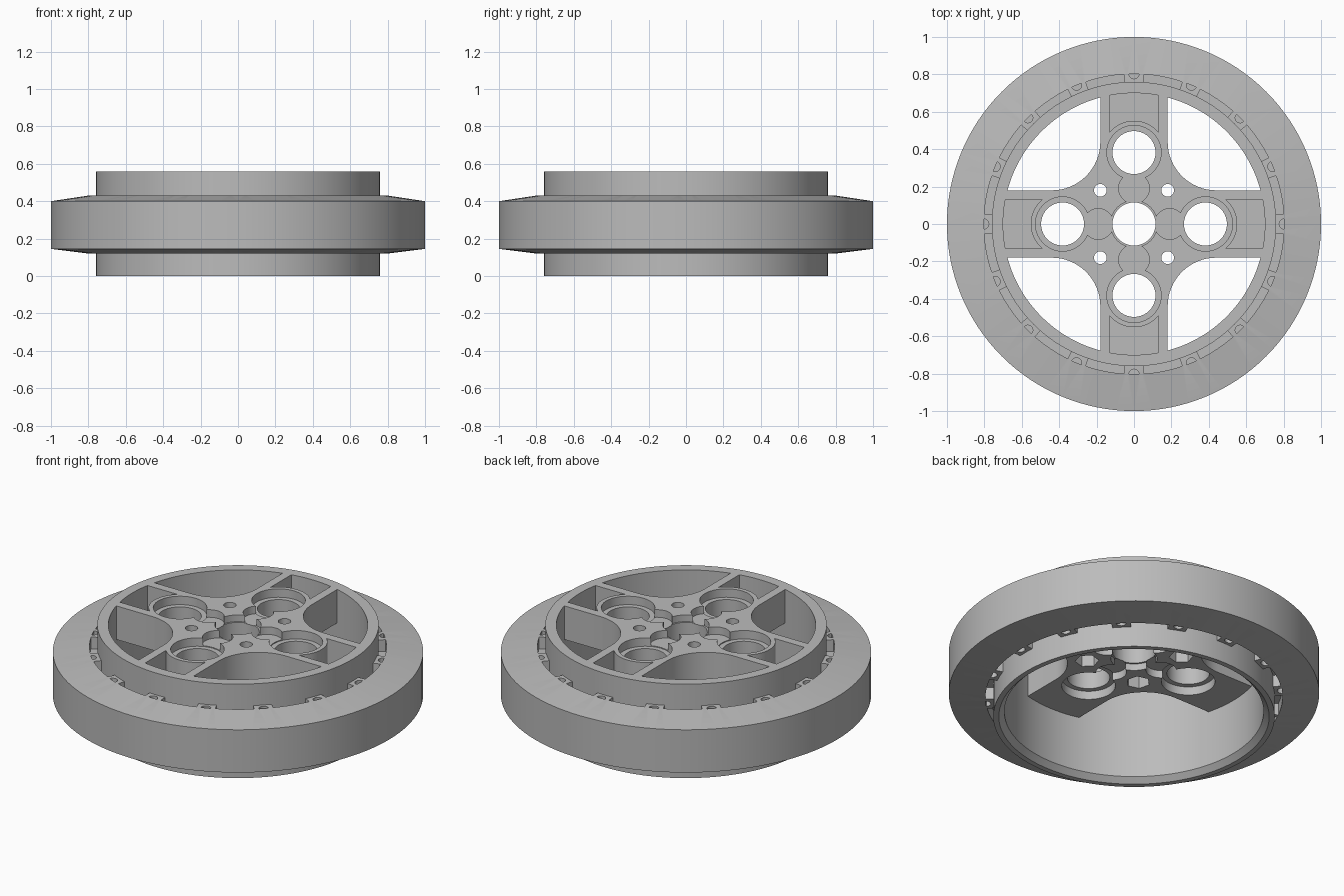
import bpy, bmesh
from math import sin, cos, pi, radians, asin

cube = bpy.data.objects.get("Cube")
if cube:
    bpy.data.objects.remove(cube, do_unlink=True)

grey = bpy.data.materials.new("mid grey")
grey.use_nodes = True
grey.diffuse_color = (0.5, 0.5, 0.5, 1)
grey.node_tree.nodes["Principled BSDF"].inputs["Base Color"].default_value = (0.5, 0.5, 0.5, 1)

TOP, BOTTOM = 0.56, 0.36      # spoke plate faces
HOLE = 0.382                  # distance of outer holes from the axis
SEGMENTS = 128


def make_object(name, bm):
    bmesh.ops.recalc_face_normals(bm, faces=bm.faces)
    mesh = bpy.data.meshes.new(name)
    bm.to_mesh(mesh)
    bm.free()
    mesh.materials.append(grey)
    obj = bpy.data.objects.new(name, mesh)
    bpy.context.collection.objects.link(obj)
    return obj


def lathe(name, profile):
    """Revolve a closed (radius, z) profile about the z axis."""
    bm = bmesh.new()
    rings = []
    for i in range(SEGMENTS):
        a = 2 * pi * i / SEGMENTS
        rings.append([bm.verts.new((r * cos(a), r * sin(a), z)) for r, z in profile])
    n = len(profile)
    for i, ring in enumerate(rings):
        following = rings[(i + 1) % SEGMENTS]
        for j in range(n):
            k = (j + 1) % n
            bm.faces.new((ring[j], following[j], following[k], ring[k]))
    return make_object(name, bm)


def prisms(name, outlines, spans):
    """Extrude every outline through every (low, high) span."""
    bm = bmesh.new()
    for outline in outlines:
        for low, high in spans:
            lower = [bm.verts.new((x, y, low)) for x, y in outline]
            upper = [bm.verts.new((x, y, high)) for x, y in outline]
            bm.faces.new(lower[::-1])
            bm.faces.new(upper)
            for i in range(len(outline)):
                j = (i + 1) % len(outline)
                bm.faces.new((lower[i], lower[j], upper[j], upper[i]))
    return make_object(name, bm)


def arc(cx, cy, r, start, end, steps):
    angles = [radians(start + (end - start) * i / steps) for i in range(steps + 1)]
    return [(cx + r * cos(a), cy + r * sin(a)) for a in angles]


def circle(cx, cy, r, steps=40):
    return arc(cx, cy, r, 0, 360, steps)[:-1]


def around(outline, count, offset=0):
    """Copies of an outline spaced evenly about the axis."""
    copies = []
    for i in range(count):
        a = 2 * pi * i / count + radians(offset)
        copies.append([(x * cos(a) - y * sin(a), x * sin(a) + y * cos(a)) for x, y in outline])
    return copies


def carve(obj, cutters):
    """Subtract the cutters, then delete them."""
    for cutter in cutters:
        cutter.hide_render = True
        mod = obj.modifiers.new(cutter.name, "BOOLEAN")
        mod.operation = "DIFFERENCE"
        mod.solver = "EXACT"
        mod.object = cutter
    depsgraph = bpy.context.evaluated_depsgraph_get()
    mesh = bpy.data.meshes.new_from_object(obj.evaluated_get(depsgraph))
    obj.modifiers.clear()
    obj.data = mesh
    for cutter in cutters:
        bpy.data.objects.remove(cutter, do_unlink=True)


# Tyre with shallow conical sides
tyre = lathe("tyre", [(0.755, 0.12), (0.8, 0.12), (1, 0.145), (1, 0.4), (0.8, 0.43), (0.755, 0.43)])

# Arc slots between the locking tabs, and a small half-round notch in each tab
slot = arc(0, 0, 0.802, -7.5, 7.5, 8) + arc(0, 0, 0.74, 7.5, -7.5, 8)
notch = arc(0.803, 0, 0.027, 90, 270, 10)
carve(tyre, [
    prisms("slot_cutter", around(slot, 16, 11.25), [(0.36, 0.5), (0.05, 0.19)]),
    prisms("notch_cutter", around(notch, 16), [(0.39, 0.5), (0.05, 0.16)]),
])

# Rim barrel with a chamfered lower lip
rim = lathe("rim", [(0.70, 0.03), (0.73, 0), (0.76, 0), (0.76, TOP), (0.70, TOP)])

# Four-spoke plate with rounded inside corners
tip = 14.9
quarter = arc(0, 0, 0.701, -tip, tip, 10) + arc(0.44, 0.44, 0.26, 270, 180, 16)
spokes = prisms("spoke_plate", [sum(around(quarter, 4), [])], [(BOTTOM, TOP)])

# Holes, stepped recesses, nut sockets and spoke pockets
both_sides = lambda depth: [(TOP - depth, TOP + 0.1), (BOTTOM - 0.1, BOTTOM + depth)]
main_holes = lambda r: [circle(0, 0, r)] + around(circle(HOLE, 0, r), 4)
bolt = (0.255, 0)
pocket = arc(HOLE, 0, 0.17, 50, -50, 14) + [(0.74, -0.13), (0.74, 0.13)]
carve(spokes, [
    prisms("hole_cutter", main_holes(0.115), [(0.2, 0.7)]),
    prisms("bolt_cutter", around(circle(*bolt, 0.034, 24), 4, 45), [(0.2, 0.7)]),
    prisms("step_cutter", main_holes(0.145)[1:], both_sides(0.05)),
    prisms("lobe_cutter", around(circle(HOLE / 2, 0, 0.082), 4), both_sides(0.045)),
    prisms("centre_cutter", [circle(0, 0, 0.125)], both_sides(0.04)),
    prisms("socket_cutter", around(circle(*bolt, 0.065, 6), 4, 45), [(0.2, 0.46)]),
    prisms("pocket_cutter", around(pocket, 4), [(TOP - 0.15, 0.7)]),
])

# Smooth the round walls, keep hard edges crisp
bpy.ops.object.select_all(action="DESELECT")
for part in (tyre, rim, spokes):
    part.select_set(True)
bpy.context.view_layer.objects.active = tyre
bpy.ops.object.shade_smooth_by_angle(angle=radians(25))
